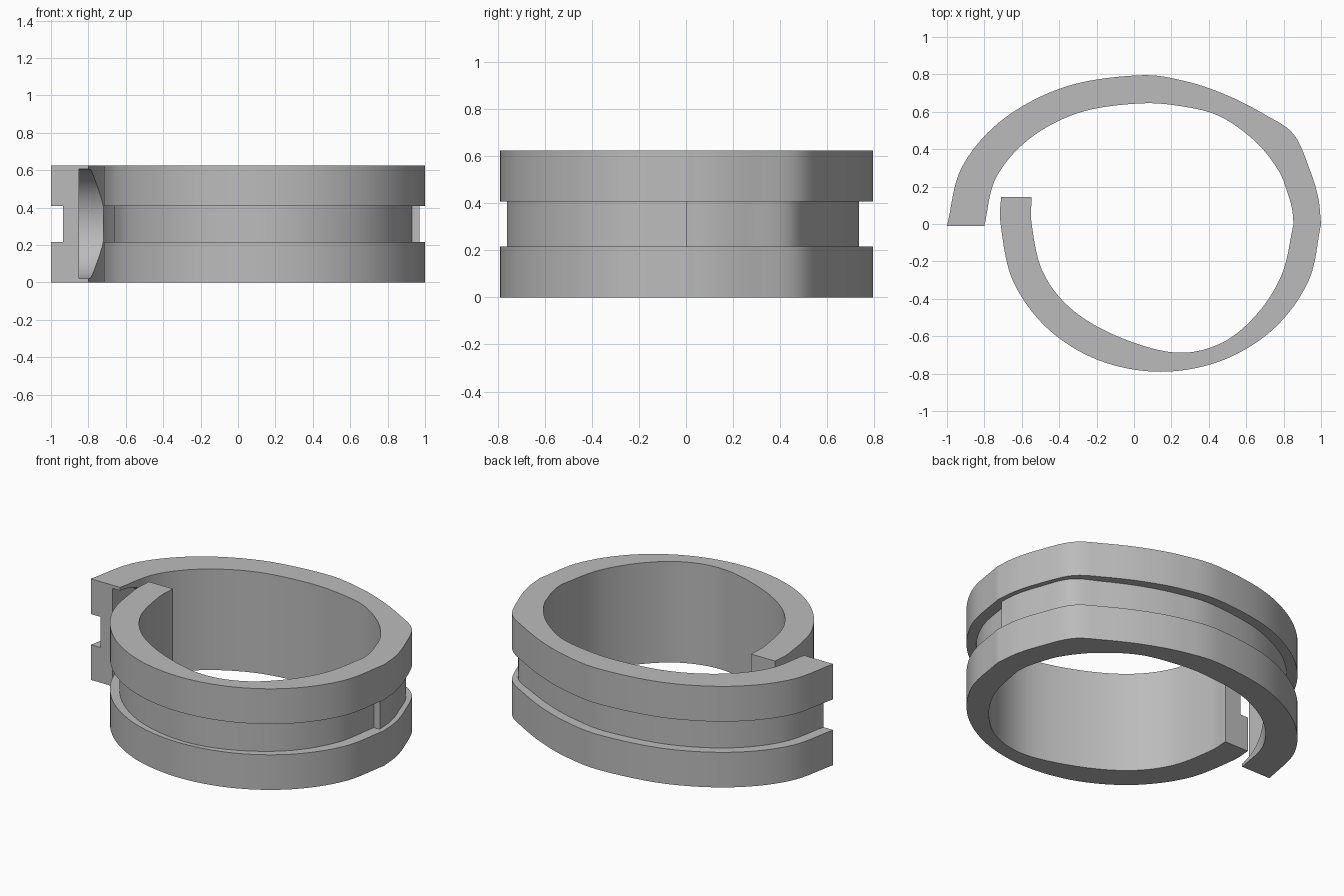
import bpy, bmesh, math
from mathutils import Vector

cube = bpy.data.objects.get("Cube")
if cube:
    bpy.data.objects.remove(cube, do_unlink=True)

HEIGHT = 0.625
GROOVE_LOW, GROOVE_HIGH = 0.217, 0.407
STEPS = 10

# Band control rows: outer x, outer y, inner x, inner y, groove depth
BACK = [
    (-1, -.01, -.8, -.01, .065), (-.92, .304, -.738, .246, .065),
    (-.7, .56, -.56, .455, .06), (-.364, .735, -.294, .595, .06),
    (.03, .795, .02, .644, .06), (.28, .762, .25, .63, .06),
    (.5, .687, .46, .575, .055), (.7, .585, .65, .44, .05),
    (.853, .48, .77, .29, .04), (.94, .29, .82, .17, .035),
    (.985, .14, .845, .08, .03), (1, 0, .853, 0, .03),
]
FRONT = [
    (1, 0, .853, 0, .07), (.934, -.302, .79, -.27, .065),
    (.748, -.559, .65, -.49, .05), (.47, -.73, .46, -.64, .04),
    (.143, -.79, .217, -.687, .035), (-.185, -.73, -.09, -.6, .04),
    (-.462, -.559, -.34, -.45, .05), (-.648, -.302, -.49, -.25, .055),
    (-.713, 0, -.547, 0, .055), (-.711, .145, -.547, .145, .055),
]


def smooth_rows(rows):
    """Run a smooth spline through the control rows."""
    pts = [Vector(r) for r in rows]
    pts = [pts[0] * 2 - pts[1]] + pts + [pts[-1] * 2 - pts[-2]]
    out = []
    for a, b, c, d in zip(pts, pts[1:], pts[2:], pts[3:]):
        for i in range(STEPS):
            t = i / STEPS
            out.append((b * 2 + (c - a) * t + (a * 2 - b * 5 + c * 4 - d) * t * t
                        + (b * 3 - a - c * 3 + d) * t ** 3) / 2)
    return out + [pts[-2]]


def section(row):
    """Cross-section of the band with its outer groove."""
    outer, inner = Vector(row[0:2]), Vector(row[2:4])
    floor = outer + (inner - outer).normalized() * row[4]
    profile = [(inner, 0), (outer, 0), (outer, GROOVE_LOW), (floor, GROOVE_LOW),
               (floor, GROOVE_HIGH), (outer, GROOVE_HIGH), (outer, HEIGHT), (inner, HEIGHT)]
    return [(p.x, p.y, z) for p, z in profile]


def make_object(name, bm):
    mesh = bpy.data.meshes.new(name)
    bmesh.ops.recalc_face_normals(bm, faces=bm.faces)
    bm.to_mesh(mesh)
    bm.free()
    obj = bpy.data.objects.new(name, mesh)
    bpy.context.collection.objects.link(obj)
    return obj


# Overlapping open band, with a step in the groove where the halves meet
bm = bmesh.new()
loops = [[bm.verts.new(co) for co in section(r)] for r in smooth_rows(BACK) + smooth_rows(FRONT)]
for a, b in zip(loops, loops[1:]):
    for i in range(len(a)):
        j = (i + 1) % len(a)
        bm.faces.new((a[i], a[j], b[j], b[i]))
bm.faces.new(loops[0])
bm.faces.new(loops[-1])
bmesh.ops.remove_doubles(bm, verts=bm.verts, dist=0.0005)
band = make_object("grooved_band", bm)

# Round pocket cut into the inside of the outer end
bm = bmesh.new()
bmesh.ops.create_cone(bm, cap_ends=True, segments=64, radius1=0.293, radius2=0.293, depth=0.13)
cutter = make_object("pocket_cutter", bm)
cutter.rotation_euler = (0, math.pi / 2, 0)
cutter.location = (-0.785, 0, HEIGHT / 2)
cutter.hide_render = True
cutter.hide_viewport = True
pocket = band.modifiers.new("pocket", 'BOOLEAN')
pocket.operation = 'DIFFERENCE'
pocket.solver = 'EXACT'
pocket.object = cutter

# Apply the cut so the smooth shading covers the pocket as well
bpy.context.view_layer.update()
graph = bpy.context.evaluated_depsgraph_get()
cut_mesh = bpy.data.meshes.new_from_object(band.evaluated_get(graph))
band.modifiers.clear()
band.data = cut_mesh
bpy.data.objects.remove(cutter, do_unlink=True)

# Plain grey finish
grey = bpy.data.materials.new("plain_grey")
grey.use_nodes = True
colour = (0.5, 0.5, 0.5, 1)
grey.diffuse_color = colour
grey.node_tree.nodes["Principled BSDF"].inputs["Base Color"].default_value = colour
band.data.materials.clear()
band.data.materials.append(grey)

bpy.ops.object.select_all(action='DESELECT')
band.select_set(True)
bpy.context.view_layer.objects.active = band
bpy.ops.object.shade_smooth_by_angle(angle=math.radians(30))
